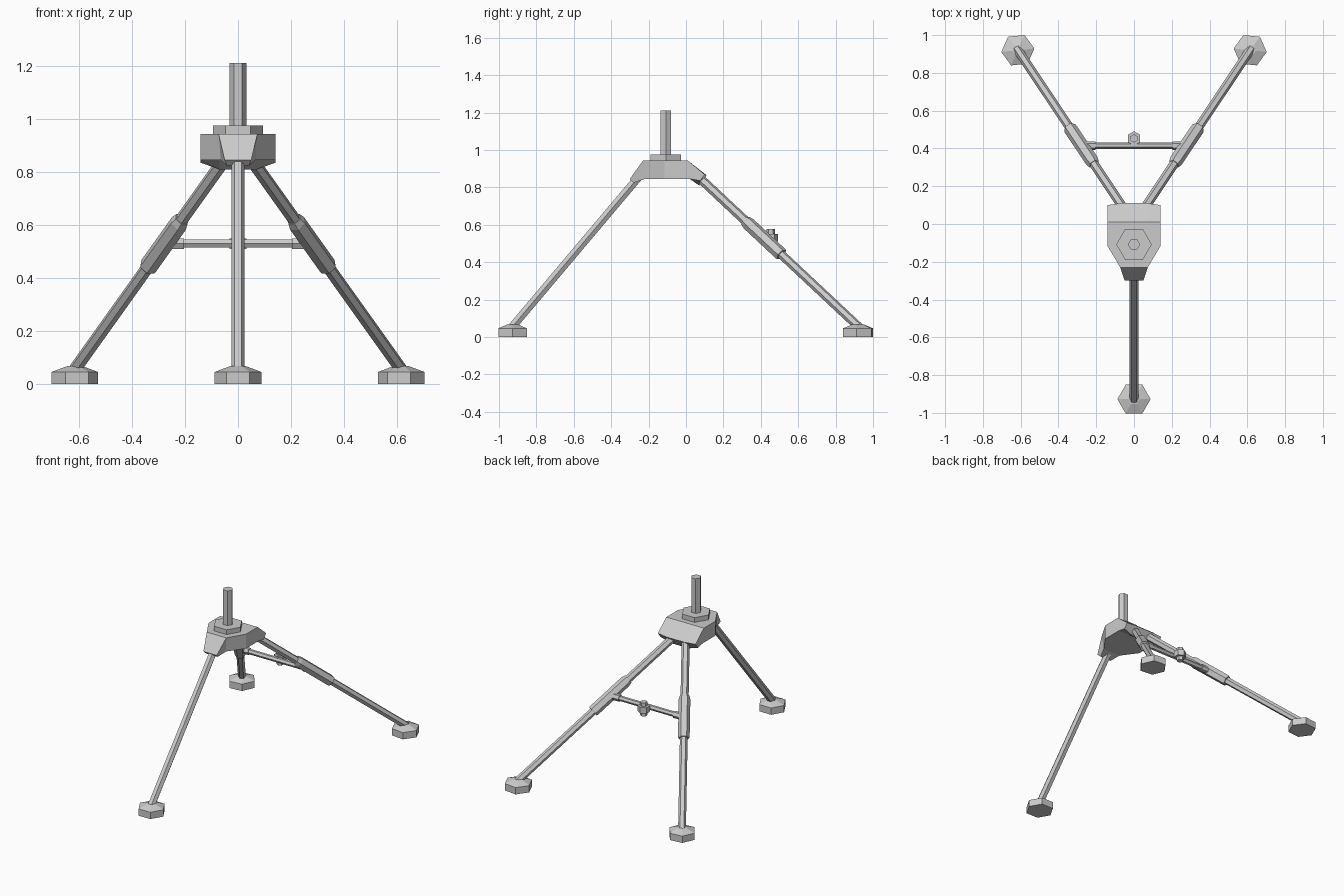
import bpy, bmesh, math
from mathutils import Vector, Matrix

if "Cube" in bpy.data.objects:
    bpy.data.objects.remove(bpy.data.objects["Cube"])


def make(name, verts, faces):
    me = bpy.data.meshes.new(name)
    me.from_pydata(verts, [], faces)
    bm = bmesh.new()
    bm.from_mesh(me)
    bmesh.ops.remove_doubles(bm, verts=bm.verts, dist=1e-5)
    bmesh.ops.recalc_face_normals(bm, faces=bm.faces)
    bm.to_mesh(me)
    bm.free()
    ob = bpy.data.objects.new(name, me)
    bpy.context.collection.objects.link(ob)
    return ob


def loft(name, rings):
    n = len(rings[0])
    verts = [p for r in rings for p in r]
    faces = [(k * n + i, k * n + (i + 1) % n, (k + 1) * n + (i + 1) % n, (k + 1) * n + i)
             for k in range(len(rings) - 1) for i in range(n)]
    faces += [tuple(range(n)), tuple(range(len(verts) - n, len(verts)))]
    return make(name, verts, faces)


def rod(name, a, b, profile, turn=0):
    """Hexagonal rod from a to b; profile holds (fraction along, radius)."""
    a, b = Vector(a), Vector(b)
    d = (b - a).normalized()
    u = Vector((1, 0, 0)) if abs(d.z) > 0.999 else d.cross(Vector((0, 0, 1))).normalized()
    v = d.cross(u)
    rings = []
    for t, r in profile:
        c = a.lerp(b, t)
        rings.append([c + r * (u * math.cos(w) + v * math.sin(w))
                      for w in (math.radians(60 * i + turn) for i in range(6))])
    return loft(name, rings)


# Hub: sections along y as (y, z, half width) for top and bottom, outer and inner
def hub_ring(to, ti, bi, bo):
    half = [Vector((to[2], to[0], to[1])), Vector((ti[2], ti[0], ti[1]))]
    low = [Vector((bi[2], bi[0], bi[1])), Vector((bo[2], bo[0], bo[1]))]
    flip = lambda p: Vector((-p.x, p.y, p.z))
    return half + [flip(p) for p in reversed(half)] + [flip(p) for p in reversed(low)] + low


def plain(y1, z1, w1, y2, z2, w2):
    return hub_ring((y1, z1, w1), (y1, z1, w1 / 2), (y2, z2, w2 / 2), (y2, z2, w2))


loft("hub", [
    plain(-0.30, 0.845, 0.05, -0.28, 0.825, 0.042),
    plain(-0.23, 0.943, 0.073, -0.22, 0.845, 0.065),
    plain(-0.115, 0.943, 0.141, -0.115, 0.845, 0.141),
    plain(0.01, 0.943, 0.141, 0.02, 0.845, 0.141),
    hub_ring((0.10, 0.868, 0.141), (0.11, 0.865, 0.07), (0.07, 0.81, 0.07), (0.075, 0.835, 0.141)),
])

# Collar and centre post
rod("post_collar", (0, -0.108, 0.935), (0, -0.108, 0.975), [(0, 0.094), (1, 0.094)])
rod("centre_post", (0, -0.108, 0.96), (0, -0.108, 1.21), [(0, 0.032), (1, 0.032)])


# Feet
def foot(name, x, y, turn):
    rod(name, (x, y, 0), (x, y, 0.068), [(0, 0.088), (0.68, 0.088), (1, 0.03)], turn)


foot("front_foot", 0, -0.927, 0)
rod("front_leg", (0, -0.245, 0.865), (0, -0.937, 0.045), [(0, 0.025), (1, 0.025)])

# Rear legs with clamp sleeves
for side, s in (("right", 1), ("left", -1)):
    foot(side + "_rear_foot", s * 0.615, 0.92, -6 * s)
    top = Vector((s * 0.07, 0.105, 0.82))
    end = Vector((s * 0.623, 0.933, 0.045))
    at = lambda t: top.lerp(end, t)
    rod(side + "_upper_leg", at(-0.06), at(0.4), [(0, 0.025), (1, 0.025)])
    rod(side + "_lower_leg", at(0.35), at(1), [(0, 0.024), (1, 0.024)])
    rod(side + "_sleeve", at(0.255), at(0.49),
        [(0, 0.029), (0.09, 0.036), (0.98, 0.036), (1, 0.033)])
    rod(side + "_brace_collar", (s * 0.203, 0.415, 0.53), (s * 0.26, 0.415, 0.53),
        [(0, 0.023), (1, 0.023)])

# Cross brace between the rear legs with its tightening knob
rod("cross_brace", (-0.24, 0.415, 0.53), (0.24, 0.415, 0.53), [(0, 0.017), (1, 0.017)])
rod("brace_knob", (0, 0.453, 0.51), (0, 0.453, 0.55), [(0, 0.038), (1, 0.038)], 30)
rod("knob_pin", (0, 0.453, 0.485), (0, 0.453, 0.576), [(0, 0.022), (1, 0.022)], 30)
